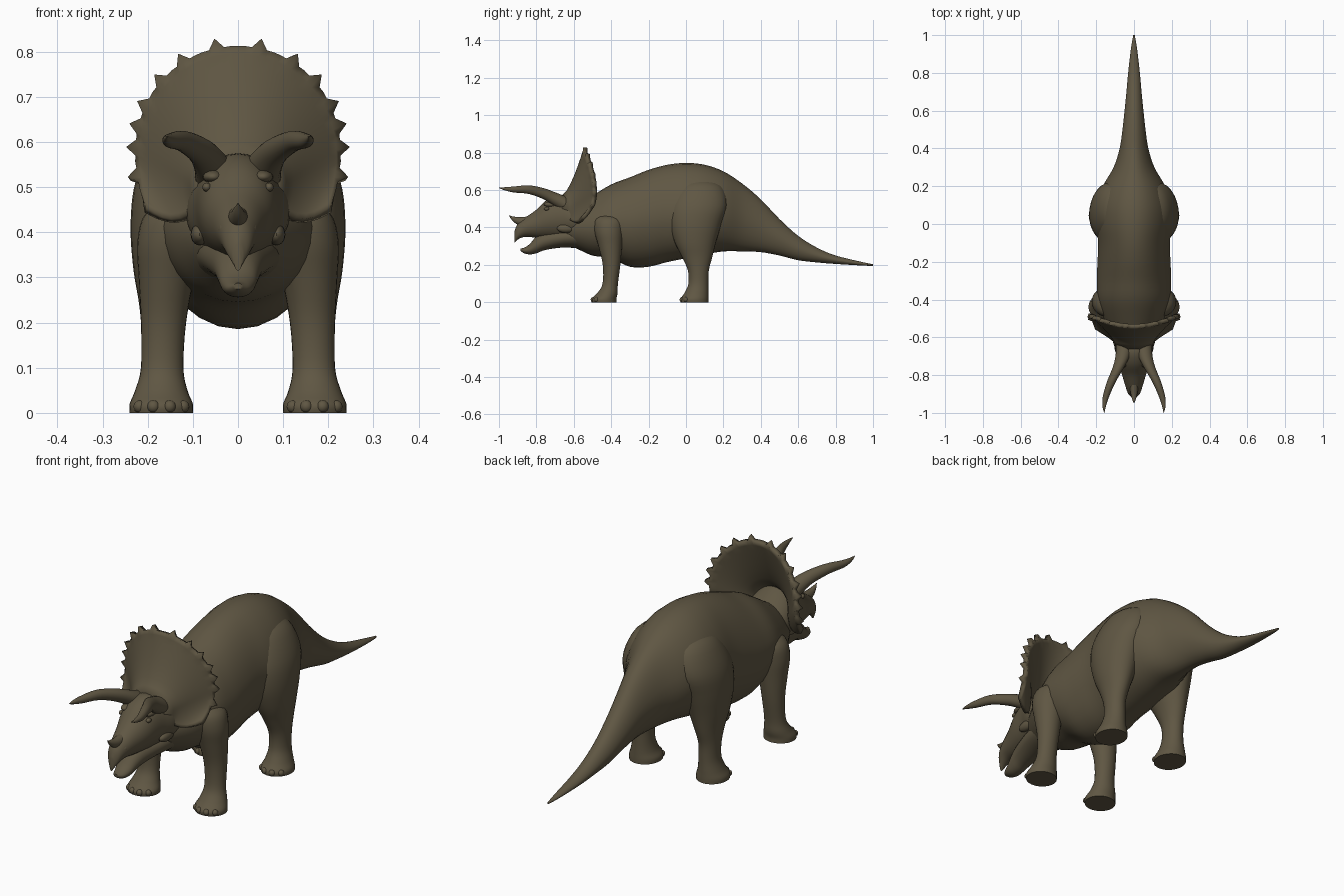
import bpy, bmesh, math
from mathutils import Vector

if "Cube" in bpy.data.objects:
    bpy.data.objects.remove(bpy.data.objects["Cube"])

hide = bpy.data.materials.new("olive brown hide")
hide.use_nodes = True
HIDE_COLOUR = (0.115, 0.094, 0.056, 1)
hide.diffuse_color = HIDE_COLOUR
bsdf = hide.node_tree.nodes["Principled BSDF"]
bsdf.inputs["Base Color"].default_value = HIDE_COLOUR
bsdf.inputs["Roughness"].default_value = 0.8


def finish(name, bm, angle=50):
    """Turn a bmesh into a smooth shaded object."""
    bmesh.ops.recalc_face_normals(bm, faces=bm.faces)
    mesh = bpy.data.meshes.new(name)
    bm.to_mesh(mesh)
    bm.free()
    mesh.materials.append(hide)
    obj = bpy.data.objects.new(name, mesh)
    bpy.context.collection.objects.link(obj)
    bpy.ops.object.select_all(action="DESELECT")
    obj.select_set(True)
    bpy.context.view_layer.objects.active = obj
    bpy.ops.object.shade_smooth_by_angle(angle=math.radians(angle))
    return obj


def smooth_path(points, steps=4):
    """Catmull-Rom interpolation through tuples of any length."""
    pts = [Vector(p) for p in points]
    pts = [pts[0]] + pts + [pts[-1]]
    out = []
    for a, b, c, d in zip(pts, pts[1:], pts[2:], pts[3:]):
        for k in range(steps):
            t = k / steps
            out.append(0.5 * (2 * b + (c - a) * t + (2 * a - 5 * b + 4 * c - d) * t * t
                              + (3 * b - a - 3 * c + d) * t ** 3))
    return out + [pts[-1]]


def loft(name, stations, upright=False, sides=28, ridge=0):
    """Skin ellipses (x, y, z, half width, half depth); upright lofts run along z.
    Ridge narrows the upper half towards a crest."""
    bm = bmesh.new()
    rings = []
    for x, y, z, ra, rb in smooth_path(stations):
        ra, rb = max(ra, 0.001), max(rb, 0.001)
        ring = []
        for i in range(sides):
            a = math.tau * i / sides
            u, v = ra * math.cos(a) * (1 - ridge * max(0, math.sin(a))), rb * math.sin(a)
            ring.append(bm.verts.new((x + u, y + v, z) if upright else (x + u, y, z + v)))
        rings.append(ring)
    for r, s in zip(rings, rings[1:]):
        for i in range(sides):
            j = (i + 1) % sides
            bm.faces.new((r[i], r[j], s[j], s[i]))
    bm.faces.new(rings[0])
    bm.faces.new(rings[-1])
    return finish(name, bm)


def profile_loft(name, rows, ridge=0):
    """Loft along y from rows of (y, half width, top, bottom)."""
    return loft(name, [(0, y, (t + b) / 2, w, (t - b) / 2) for y, w, t, b in rows], ridge=ridge)


def blob(name, centre, radii):
    bm = bmesh.new()
    bmesh.ops.create_uvsphere(bm, u_segments=16, v_segments=10, radius=1)
    bmesh.ops.scale(bm, vec=radii, verts=bm.verts)
    bmesh.ops.translate(bm, vec=centre, verts=bm.verts)
    return finish(name, bm)


# Neck, trunk and tail
profile_loft("body", [
    (-.66, .07, .48, .32), (-.58, .12, .52, .285), (-.5, .16, .57, .25), (-.4, .19, .63, .235),
    (-.3, .197, .668, .19), (-.2, .193, .708, .19), (-.1, .19, .735, .215), (0, .2, .745, .235),
    (.1, .197, .735, .255), (.2, .165, .70, .272), (.3, .108, .635, .272), (.4, .076, .55, .268),
    (.5, .061, .445, .25), (.6, .05, .355, .225), (.7, .04, .292, .213), (.8, .031, .25, .205),
    (.93, .016, .218, .197), (1, .004, .203, .194)], ridge=.14)

# Skull with hooked beak, and the open lower jaw
profile_loft("skull", [
    (-.5, .1, .48, .35), (-.6, .115, .545, .34), (-.67, .097, .575, .335), (-.74, .083, .55, .34),
    (-.8, .063, .495, .345), (-.86, .045, .452, .35), (-.9, .03, .42, .335), (-.918, .01, .375, .315)])
profile_loft("lower_jaw", [
    (-.55, .10, .42, .285), (-.65, .083, .40, .293), (-.75, .058, .38, .28), (-.8, .046, .352, .262),
    (-.835, .037, .312, .256), (-.865, .026, .292, .262), (-.885, .008, .288, .274)])
loft("nose_horn", [(0, -.83, .43, .026, .03), (0, -.89, .433, .019, .022),
                   (0, -.925, .446, .011, .013), (0, -.947, .464, .001, .001)])


# Frill: a dished fan wrapped round the back of the skull, with a spiked rim
def build_frill():
    bm = bmesh.new()
    levels = (0, .12, .25, .4, .55, .7, .82, .93, 1)
    spikes = (12, 32, 48, 64, 76, 88, 104)
    fan = []
    for deg in range(-124, 125, 4):
        t = math.radians(deg)
        s, c = math.sin(t), math.cos(t)
        # The lower lobes stay wide, sag and sweep forward to the cheeks
        width = .222 * math.copysign(abs(s) ** (.4 if c < 0 else 1), s)
        rim_y = -.485 - (.055 if c > 0 else .21) * c * c
        sag = .06 * max(0, -c)
        column = []
        for u in levels:
            k = 1.1 if u == 1 and abs(deg) in spikes else 1
            x = .08 * s * (1 - u) + width * u * k
            z = (.5 + .06 * c) * (1 - u) + (.58 + .23 * c * k) * u - sag * math.sin(math.pi * u)
            y = -.66 + (rim_y + .66) * u ** .65
            column.append(bm.verts.new((x, y, z)))
        fan.append(column)
    for a, b in zip(fan, fan[1:]):
        for i in range(len(levels) - 1):
            bm.faces.new((a[i], a[i + 1], b[i + 1], b[i]))
    frill = finish("frill", bm)
    solid = frill.modifiers.new("thickness", "SOLIDIFY")
    solid.thickness = .022
    solid.offset = 0


build_frill()

# Paired parts
HORN = [(.05, -.64, .52, .045), (.06, -.70, .55, .038), (.083, -.76, .58, .03),
        (.122, -.84, .602, .023), (.150, -.92, .603, .016), (.158, -.97, .607, .008),
        (.157, -1, .612, .001)]
FORELEG = [(.1, -.41, .48, .03, .04), (.122, -.41, .445, .08, .08), (.145, -.412, .38, .078, .078),
           (.158, -.405, .3, .062, .063), (.165, -.398, .2, .05, .047), (.168, -.405, .1, .047, .041),
           (.17, -.42, .05, .058, .054), (.17, -.438, .02, .07, .066), (.17, -.438, 0, .07, .066)]
HINDLEG = [(.08, .07, .66, .03, .04), (.095, .075, .62, .08, .12), (.128, .065, .52, .097, .155),
           (.147, .05, .42, .091, .14), (.155, .05, .32, .077, .11), (.163, .06, .24, .056, .08),
           (.168, .066, .17, .045, .056), (.168, .066, .1, .045, .053), (.17, .056, .05, .056, .064),
           (.17, .046, .02, .069, .075), (.17, .046, 0, .069, .075)]

for side, label in ((1, "left"), (-1, "right")):
    loft(label + "_brow_horn", [(side * x, y, z, r, r) for x, y, z, r in HORN], sides=20)
    loft(label + "_foreleg", [(side * s[0],) + s[1:] for s in FORELEG], upright=True)
    loft(label + "_hindleg", [(side * s[0],) + s[1:] for s in HINDLEG], upright=True)
    # Blunt toenails fanned around the front of each foot
    for foot, cy, depth in (("fore", -.438, .06), ("hind", .046, .069)):
        for n in range(4):
            a = math.radians(-90 + side * (n * 33 - 50))
            blob(f"{label}_{foot}_toe_{n + 1}",
                 (side * .17 + .063 * math.cos(a), cy + depth * math.sin(a), .014),
                 (.014, .014, .014))
    blob(label + "_eye", (side * .069, -.745, .5), (.01, .014, .01))
    blob(label + "_eyebrow", (side * .055, -.715, .523), (.023, .045, .015))
    blob(label + "_cheek_spur", (side * .085, -.64, .395), (.02, .05, .024))
    blob(label + "_nostril_bulge", (side * .03, -.855, .405), (.014, .026, .02))
